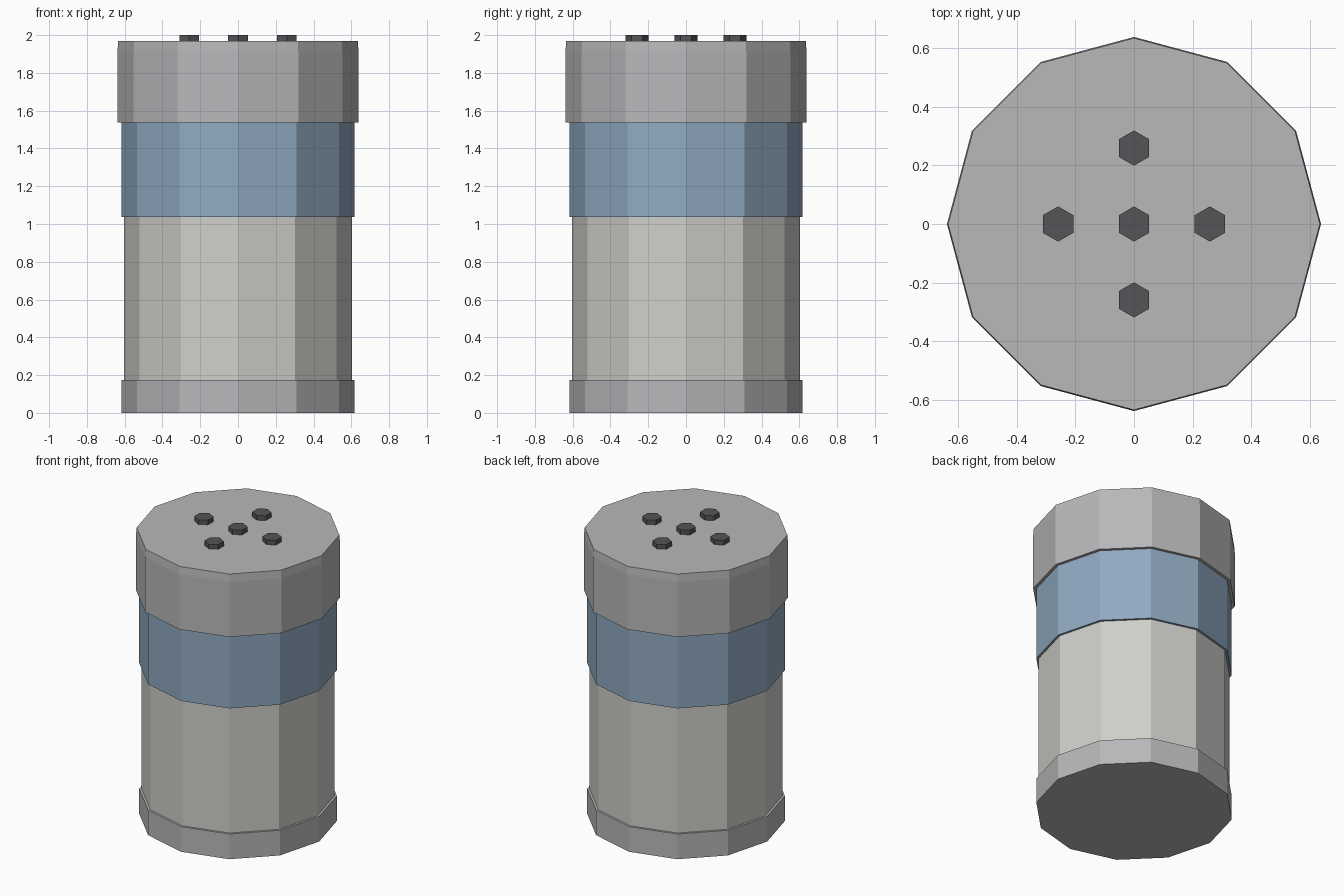
import bpy, bmesh
from math import sin, cos, pi

if "Cube" in bpy.data.objects:
    bpy.data.objects.remove(bpy.data.objects["Cube"])


def material(name, rgb):
    m = bpy.data.materials.new(name)
    m.diffuse_color = (*rgb, 1)
    m.use_nodes = True
    m.node_tree.nodes["Principled BSDF"].inputs["Base Color"].default_value = m.diffuse_color
    return m


def prism(name, sides, rings, mat, x=0, y=0):
    """Closed flat-sided solid from (radius, z) rings, bottom to top."""
    bm = bmesh.new()
    loops = [[bm.verts.new((r * sin(2 * pi * i / sides), r * cos(2 * pi * i / sides), z))
              for i in range(sides)] for r, z in rings]
    for low, high in zip(loops, loops[1:]):
        for i in range(sides):
            j = (i + 1) % sides
            bm.faces.new((low[i], low[j], high[j], high[i]))
    bm.faces.new(loops[0])
    bm.faces.new(loops[-1])
    bmesh.ops.recalc_face_normals(bm, faces=bm.faces)
    me = bpy.data.meshes.new(name)
    bm.to_mesh(me)
    bm.free()
    me.materials.append(mat)
    ob = bpy.data.objects.new(name, me)
    ob.location = (x, y, 0)
    bpy.context.collection.objects.link(ob)
    return ob


glass = material("pale_grey", (0.62, 0.62, 0.59))
metal = material("metal_grey", (0.48, 0.48, 0.49))
blue = material("band_blue", (0.28, 0.40, 0.53))
dark = material("hole_dark", (0.09, 0.09, 0.095))

# Stacked twelve-sided shaker body
prism("base", 12, [(0.618, 0), (0.618, 0.173)], metal)
prism("body", 12, [(0.603, 0.173), (0.603, 1.037)], glass)
prism("band", 12, [(0.618, 1.037), (0.618, 1.537)], blue)
prism("cap", 12, [(0.638, 1.537), (0.638, 1.915), (0.634, 1.968)], metal)

# Five hexagonal shaker holes on the lid
for n, (x, y) in enumerate([(0, 0), (1, 0), (-1, 0), (0, 1), (0, -1)]):
    prism(f"shaker_hole_{n + 1}", 6, [(0.06, 1.968), (0.06, 2.0)], dark, x * 0.259, y * 0.259)
